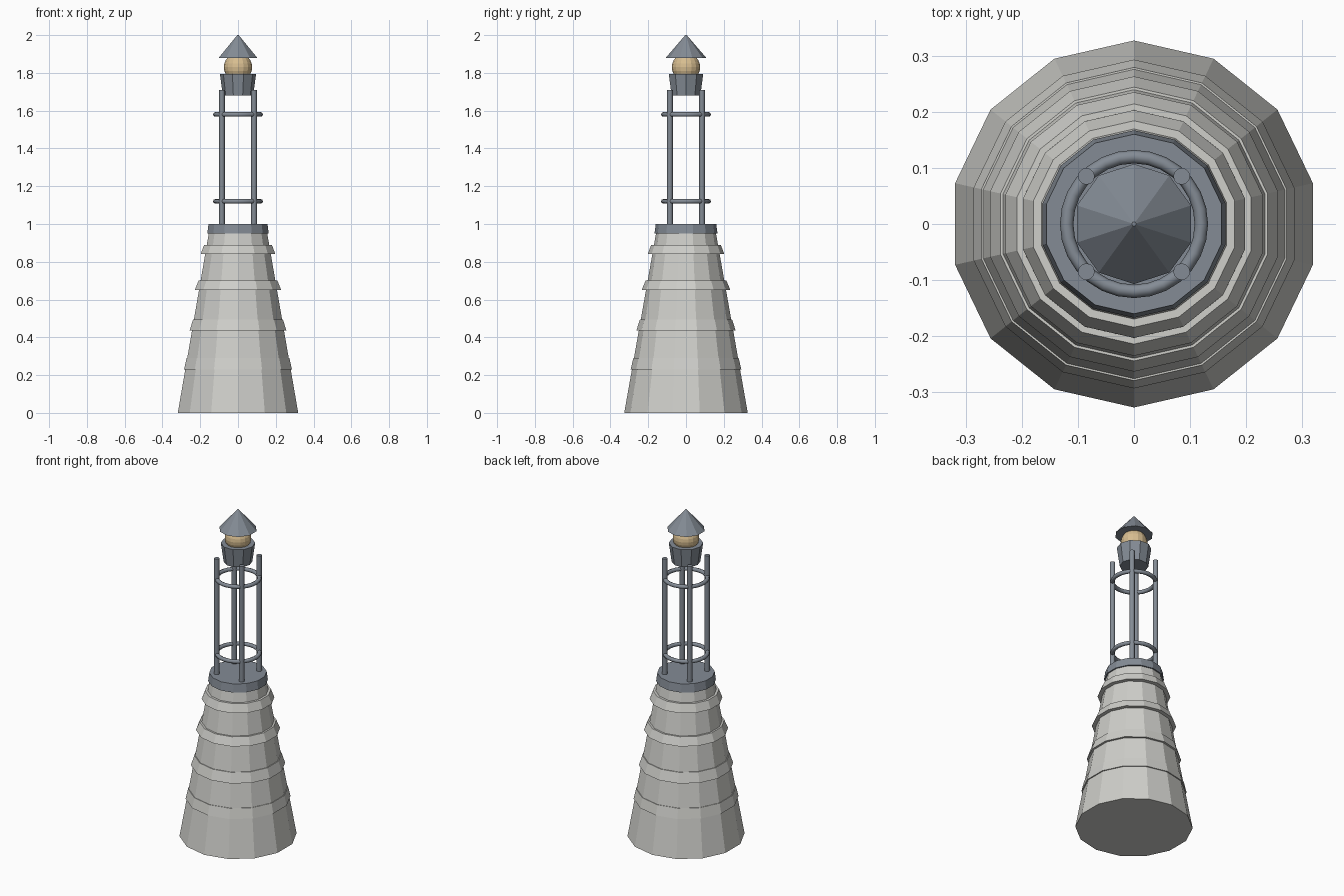
import bpy, bmesh
from math import pi, sin, cos

cube = bpy.data.objects.get("Cube")
if cube:
    bpy.data.objects.remove(cube, do_unlink=True)


def material(name, rgb):
    m = bpy.data.materials.new(name)
    m.use_nodes = True
    m.diffuse_color = (*rgb, 1)
    m.node_tree.nodes["Principled BSDF"].inputs["Base Color"].default_value = (*rgb, 1)
    return m


stone = material("pale stone", (0.62, 0.62, 0.59))
metal = material("blue grey metal", (0.23, 0.26, 0.30))
glow = material("warm lamp", (0.68, 0.51, 0.28))


def finish(name, bm, mat, smooth=False):
    bmesh.ops.recalc_face_normals(bm, faces=bm.faces)
    mesh = bpy.data.meshes.new(name)
    for f in bm.faces:
        f.smooth = smooth and len(f.verts) == 4
    bm.to_mesh(mesh)
    bm.free()
    mesh.materials.append(mat)
    ob = bpy.data.objects.new(name, mesh)
    bpy.context.collection.objects.link(ob)
    return ob


def lathe(name, profile, sides, mat, turn=0.0, at=(0, 0), smooth=False):
    """Closed stack of polygon rings; profile lists (radius, height)."""
    bm = bmesh.new()
    rings = []
    for r, z in profile:
        angles = [pi / 2 + turn + 2 * pi * i / sides for i in range(sides)]
        rings.append([bm.verts.new((at[0] + r * cos(a), at[1] + r * sin(a), z))
                      for a in angles])
    for low, high in zip(rings, rings[1:]):
        for i in range(sides):
            j = (i + 1) % sides
            bm.faces.new((low[i], low[j], high[j], high[i]))
    bm.faces.new(rings[0][::-1])
    bm.faces.new(rings[-1])
    return finish(name, bm, mat, smooth)


def hoop(name, radius, thick, z, mat, segments=28, sides=8):
    """Round rail lying flat at height z."""
    bm = bmesh.new()
    grid = []
    for i in range(segments):
        a = 2 * pi * i / segments
        ring = []
        for k in range(sides):
            b = 2 * pi * k / sides
            r = radius + thick * cos(b)
            ring.append(bm.verts.new((r * cos(a), r * sin(a), z + thick * sin(b))))
        grid.append(ring)
    for i in range(segments):
        p, q = grid[i], grid[(i + 1) % segments]
        for k in range(sides):
            n = (k + 1) % sides
            bm.faces.new((p[k], q[k], q[n], p[n]))
    return finish(name, bm, mat, True)


# Tapered tower with overhanging bands
lathe("tower", [(0.327, 0), (0.157, 0.96)], 14, stone)
bands = [(0.23, 0.293, 0.29, 0.279), (0.435, 0.263, 0.495, 0.244),
         (0.65, 0.235, 0.70, 0.214), (0.84, 0.203, 0.89, 0.184)]
for n, (z0, r0, z1, r1) in enumerate(bands, 1):
    lathe(f"tower_band_{n}", [(r0, z0), (r1, z1)], 14, stone)

# Platform on top of the tower
lathe("platform", [(0.167, 0.95), (0.160, 1.0)], 14, metal)

# Open frame: four posts and two round rails
for sx, side in ((1, "left"), (-1, "right")):
    for sy, end in ((-1, "front"), (1, "back")):
        lathe(f"{end}_{side}_post", [(0.015, 0.98), (0.015, 1.71)], 12, metal,
              at=(sx * 0.085, sy * 0.085), smooth=True)
hoop("lower_rail", 0.12, 0.012, 1.12, metal)
hoop("upper_rail", 0.12, 0.012, 1.58, metal)

# Lantern: holder, lamp ball and pointed roof
lathe("lamp_holder", [(0.08, 1.68), (0.096, 1.795)], 10, metal, turn=pi / 10)
bm = bmesh.new()
bmesh.ops.create_uvsphere(bm, u_segments=16, v_segments=12, radius=0.075)
bmesh.ops.translate(bm, verts=bm.verts, vec=(0, 0, 1.83))
finish("lamp_ball", bm, glow)
lathe("lantern_roof", [(0.107, 1.88), (0.004, 2.0)], 10, metal)
